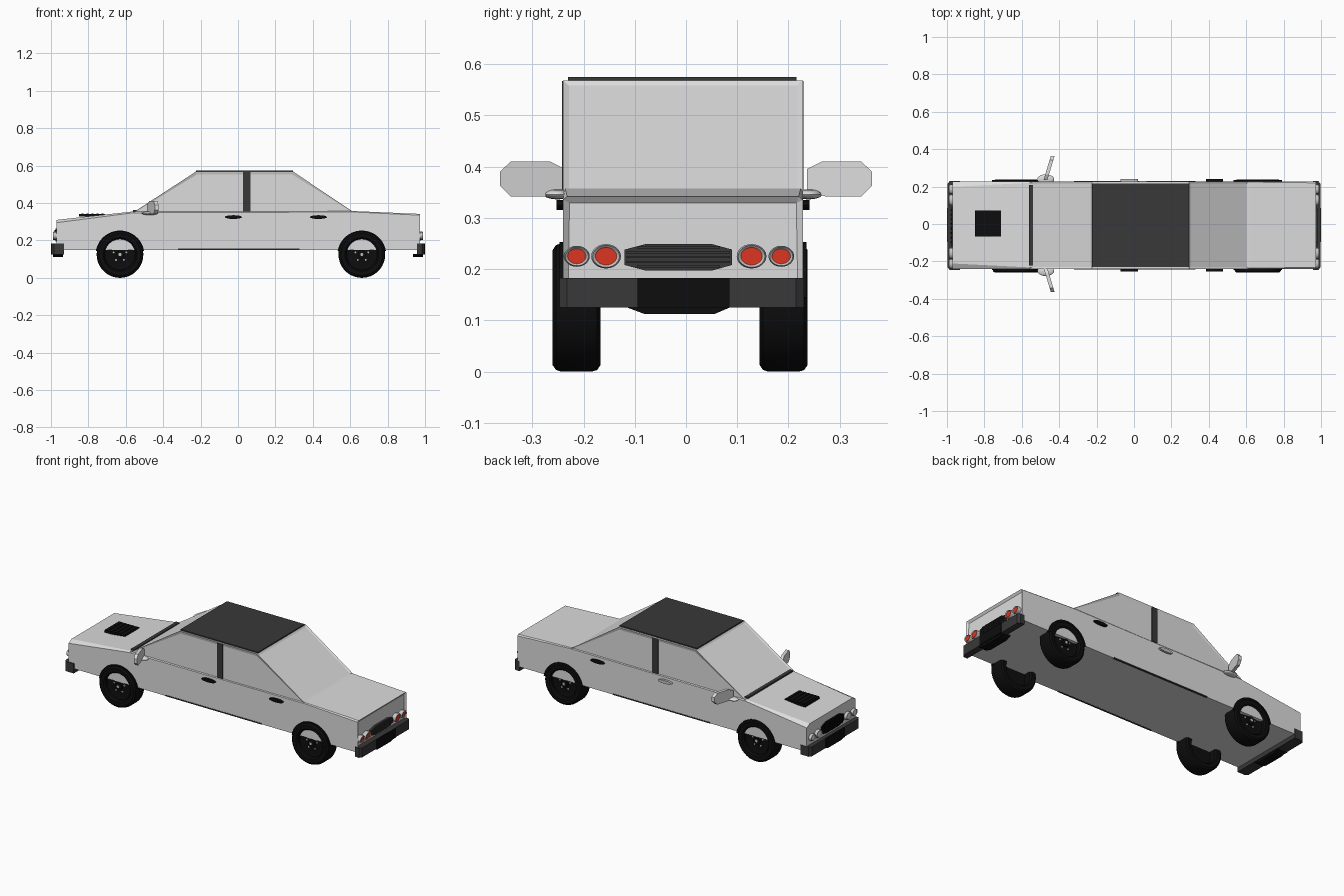
import bpy, bmesh, math

if "Cube" in bpy.data.objects:
    bpy.data.objects.remove(bpy.data.objects["Cube"])

CY = -0.006   # centre line of the body shell


def material(name, r, g, b):
    m = bpy.data.materials.new(name)
    m.diffuse_color = (r, g, b, 1)
    m.use_nodes = True
    m.node_tree.nodes["Principled BSDF"].inputs["Base Color"].default_value = m.diffuse_color
    return m


SILVER = material("silver paint", 0.72, 0.72, 0.72)
CHROME = material("chrome grey", 0.55, 0.55, 0.55)
DARK = material("dark grey trim", 0.04, 0.04, 0.04)
BLACK = material("black rubber", 0.004, 0.004, 0.004)
RED = material("red lens", 0.72, 0.035, 0.015)
WHITE = material("white lens", 0.8, 0.8, 0.8)

PLACE = {'x': lambda a, b, h: (h, a, b),
         'y': lambda a, b, h: (a, h, b),
         'z': lambda a, b, h: (a, b, h)}


def finish(name, bm, mat, smooth=False):
    bmesh.ops.recalc_face_normals(bm, faces=bm.faces)
    me = bpy.data.meshes.new(name)
    bm.to_mesh(me)
    bm.free()
    me.materials.append(mat)
    ob = bpy.data.objects.new(name, me)
    bpy.context.collection.objects.link(ob)
    if smooth:
        bpy.ops.object.select_all(action='DESELECT')
        ob.select_set(True)
        bpy.context.view_layer.objects.active = ob
        bpy.ops.object.shade_smooth_by_angle(angle=math.radians(35))
    return ob


def skin(rings, caps=True, closed=False):
    """Bridge equal rings of points into a surface."""
    bm = bmesh.new()
    vs = [[bm.verts.new(p) for p in ring] for ring in rings]
    n = len(vs[0])
    pairs = list(zip(vs, vs[1:])) + ([(vs[-1], vs[0])] if closed else [])
    for a, b in pairs:
        for i in range(n):
            j = (i + 1) % n
            bm.faces.new((a[i], a[j], b[j], b[i]))
    if caps:
        bm.faces.new(vs[0])
        bm.faces.new(vs[-1])
    bmesh.ops.recalc_face_normals(bm, faces=bm.faces)
    return bm


def prism(name, pts, lo, hi, axis, mat):
    f = PLACE[axis]
    return finish(name, skin([[f(a, b, h) for a, b in pts] for h in (lo, hi)]), mat)


def box(name, x0, x1, y0, y1, z0, z1, mat):
    return prism(name, [(x0, y0), (x1, y0), (x1, y1), (x0, y1)], z0, z1, 'z', mat)


def ellipse(a, b, ra, rb, n=24):
    return [(a + ra * math.cos(2 * math.pi * i / n), b + rb * math.sin(2 * math.pi * i / n))
            for i in range(n)]


def lathe(name, profile, a, b, axis, mat, seg=36):
    """Turn a closed (offset, radius) profile round an axis through a, b."""
    f = PLACE[axis]
    rings = []
    for i in range(seg):
        t = 2 * math.pi * i / seg
        rings.append([f(a + r * math.cos(t), b + r * math.sin(t), h) for h, r in profile])
    return finish(name, skin(rings, caps=False, closed=True), mat, True)


# Lower body: lofted sections (x, shoulder z, top half width, top z)
rings = []
for x, sh, ht, top in [(-0.97, 0.295, 0.205, 0.31), (-0.56, 0.348, 0.226, 0.355),
                       (0.62, 0.352, 0.23, 0.357), (0.973, 0.335, 0.226, 0.342)]:
    half = [(0.234, 0.15), (0.234, sh), (ht, top)]
    sec = half + [(-y, z) for y, z in reversed(half)]
    rings.append([(x, CY + y, z) for y, z in sec])
bm = skin(rings)
tail = [f for f in bm.faces if f.normal.x > 0.9]
bmesh.ops.inset_individual(bm, faces=tail, thickness=0.014, depth=-0.01)
finish("lower_body", bm, SILVER)

# Cabin with shallow recessed windows
prof = [(-0.56, 0.35), (-0.225, 0.568), (0.295, 0.568), (0.62, 0.35)]
bm = skin([[(x, CY + s * 0.234, z) for x, z in prof] for s in (-1, 1)])
panes = [f for f in bm.faces if abs(f.normal.z) < 0.95]
bmesh.ops.inset_individual(bm, faces=panes, thickness=0.016, depth=-0.004)
finish("cabin", bm, SILVER)

# Roof panel, windscreen base strip and hood vent
box("roof_panel", -0.225, 0.295, CY - 0.224, CY + 0.222, 0.564, 0.575, DARK)
box("windscreen_strip", -0.562, -0.54, CY - 0.215, CY + 0.215, 0.35, 0.364, DARK)
box("hood_vent", -0.85, -0.71, -0.068, 0.071, 0.328, 0.341, BLACK)
for i in range(5):
    x = -0.838 + i * 0.027
    box("vent_slat", x, x + 0.012, -0.064, 0.067, 0.339, 0.344, BLACK)

for s, side in ((-1, "right"), (1, "left")):
    def span(a, b):
        return sorted((CY + s * a, CY + s * b))
    # Door pillars, sill strips and door handles
    box("pillar_" + side, 0.028, 0.066, *span(0.222, 0.2355), 0.355, 0.567, DARK)
    box("sill_strip_" + side, -0.32, 0.33, *span(0.225, 0.236), 0.149, 0.156, DARK)
    for x in (-0.025, 0.43):
        grip = CHROME if (s > 0 and x < 0) else BLACK
        prism("door_handle", ellipse(x, 0.325, 0.046, 0.01, 16), *span(0.228, 0.247), 'y', grip)

    # Wing mirrors: slanted eight-sided plate on a rounded pod
    out = [(0.363, 0.39), (0.342, 0.41), (0.265, 0.41), (0.236, 0.395),
           (0.236, 0.352), (0.272, 0.342), (0.342, 0.342), (0.363, 0.363)]
    m = prism("wing_mirror_" + side, [(s * y, z) for y, z in out], -0.483, -0.463, 'x', SILVER)
    for v in m.data.vertices:
        v.co.x += 0.3 * (abs(v.co.y) - 0.236)
    bm = bmesh.new()
    bmesh.ops.create_uvsphere(bm, u_segments=20, v_segments=10, radius=1)
    for v in bm.verts:
        v.co = (-0.472 + v.co.x * 0.045, CY + s * 0.245 + v.co.y * 0.027, 0.346 + v.co.z * 0.01)
    finish("mirror_pod_" + side, bm, SILVER, True)

    # Wheels, hubs and wheel arch lips
    for x, end in ((-0.631, "front"), (0.662, "rear")):
        tag = end + "_" + side
        wy = -0.0115 + s * 0.202
        tyre = [(-0.036, 0.082), (-0.046, 0.09), (-0.047, 0.112), (-0.04, 0.122), (-0.03, 0.125),
                (0.03, 0.125), (0.04, 0.122), (0.047, 0.112), (0.046, 0.09), (0.036, 0.082)]
        lathe("tyre_" + tag, [(wy + h, r) for h, r in tyre], x, 0.125, 'y', BLACK)
        face = wy + s * 0.022
        lathe("rim_" + tag, [(face, 0.001), (face, 0.03), (face - s * 0.006, 0.06), (face, 0.084),
                             (face - s * 0.02, 0.084), (face - s * 0.02, 0.001)],
              x, 0.125, 'y', BLACK)
        lo, hi = sorted((face - s * 0.01, face + s * 0.012))
        prism("hub_" + tag, ellipse(x, 0.125, 0.022, 0.022, 16), lo, hi, 'y', BLACK)
        lo, hi = sorted((face, face + s * 0.015))
        prism("hub_cap_" + tag, ellipse(x, 0.125, 0.008, 0.008, 12), lo, hi, 'y', CHROME)
        for k in range(5):
            t = math.pi / 2 + k * 2 * math.pi / 5
            lo, hi = sorted((face - s * 0.006, face + s * 0.002))
            prism("wheel_bolt", ellipse(x + 0.036 * math.cos(t), 0.125 + 0.036 * math.sin(t),
                                        0.005, 0.005, 8), lo, hi, 'y', CHROME)
        arc = [math.radians(10 + 8 * k) for k in range(21)]
        lip = [(x + 0.131 * math.cos(t), 0.122 + 0.131 * math.sin(t)) for t in arc]
        lip += [(x + 0.12 * math.cos(t), 0.122 + 0.12 * math.sin(t)) for t in reversed(arc)]
        prism("arch_lip_" + tag, lip, *span(0.225, 0.241), 'y', BLACK)

# Ends of the car: bumpers, plates, grilles and lamps (e = -1 front, 1 rear)
for e, end in ((-1, "front"), (1, "rear")):
    inner = 0.93 if e < 0 else 0.957
    plan = [(inner, -0.24), (0.985, -0.24), (0.996, -0.225),
            (0.996, 0.222), (0.985, 0.237), (inner, 0.237)]
    prism(end + "_bumper", [(e * x, y - 0.007) for x, y in plan], 0.125, 0.183, 'z', DARK)
    xs = sorted((e * 0.99, e * 1.0))
    box(end + "_bumper_plate", *xs, -0.095, 0.085, 0.125, 0.183, BLACK)
    lip = [(-0.12, 0.127), (-0.08, 0.112), (0.055, 0.112), (0.09, 0.127)]
    xs = sorted((e * 0.935, e * 0.99))
    prism(end + "_lower_lip", lip, *xs, 'x', BLACK)

    # Eight-sided grille with slats
    shape = [(-0.12, 0.208), (-0.078, 0.197), (0.05, 0.197), (0.09, 0.208),
             (0.09, 0.238), (0.05, 0.249), (-0.078, 0.249), (-0.12, 0.238)]
    if e < 0:
        shape = [(y, 0.195 + (z - 0.197) * 1.35) for y, z in shape]
    xs = sorted((e * 0.955, e * 0.976))
    prism(end + "_grille", shape, *xs, 'x', DARK if e > 0 else BLACK)
    xs = sorted((e * 0.97, e * 0.981))
    if e > 0:
        for k in range(5):
            z = 0.203 + k * 0.0092
            w = 0.0 if k in (1, 2, 3) else 0.02
            box("rear_grille_slat", *xs, -0.116 + w, 0.086 - w, z, z + 0.004, DARK)
    else:
        for k in range(8):
            y = -0.102 + k * 0.0245
            box("front_grille_bar", *xs, y, y + 0.009, 0.204, 0.257, BLACK)

    # Paired round lamps in chrome rings
    for y, r in ((-0.213, 0.025), (-0.156, 0.029), (0.128, 0.029), (0.186, 0.025)):
        ring = [(e * 0.955, r * 0.92), (e * 0.98, r), (e * 0.988, r * 0.9),
                (e * 0.984, r * 0.72), (e * 0.955, r * 0.68)]
        lamp = lathe(end + "_lamp_ring", ring, y, 0.225, 'x', CHROME, 24)
        xs = sorted((e * 0.955, e * 0.984))
        lens = prism(end + "_lamp_lens", ellipse(y, 0.225, r * 0.74, r * 0.74), *xs, 'x',
                     RED if e > 0 else WHITE)
        for ob in (lamp, lens):      # lamps are slightly oval
            for v in ob.data.vertices:
                v.co.z = 0.225 + (v.co.z - 0.225) * 0.82
